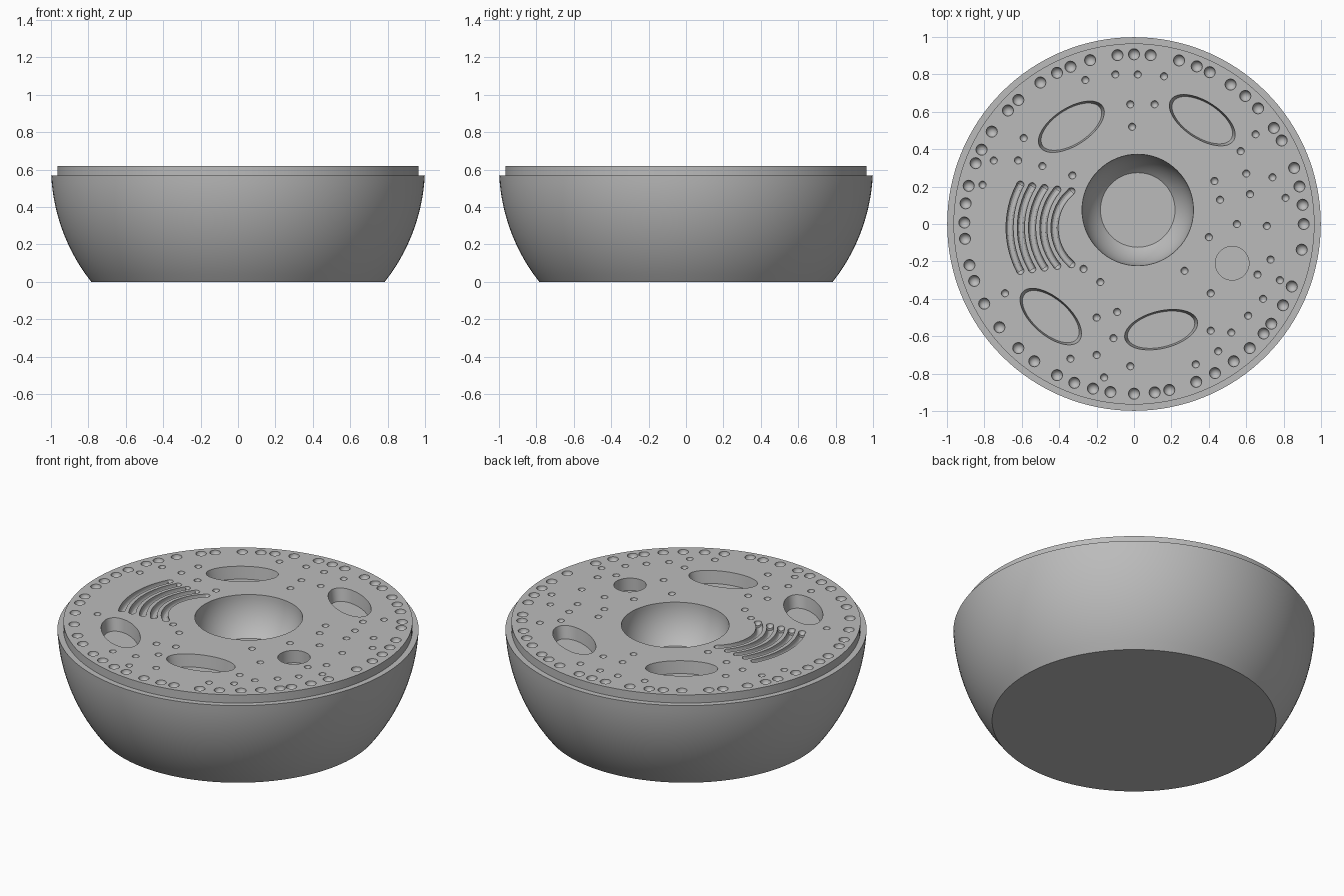
import bpy
import bmesh
from math import sin, cos, pi, radians, asin, sqrt
from mathutils import Matrix, Vector

TOP = 0.62      # height of the flat upper face
STEP = 0.57     # height of the ledge below it

default_cube = bpy.data.objects.get("Cube")
if default_cube:
    bpy.data.objects.remove(default_cube, do_unlink=True)

grey = bpy.data.materials.new("plain grey")
grey.use_nodes = True
grey.diffuse_color = (0.5, 0.5, 0.5, 1)
grey.node_tree.nodes["Principled BSDF"].inputs["Base Color"].default_value = (0.5, 0.5, 0.5, 1)


def loft(bm, sections):
    """Bridge closed loops of points into a capped solid."""
    loops = [[bm.verts.new(p) for p in section] for section in sections]
    count = len(loops[0])
    for low, high in zip(loops, loops[1:]):
        for i in range(count):
            j = (i + 1) % count
            bm.faces.new((low[i], low[j], high[j], high[i]))
    bm.faces.new(loops[0][::-1])
    bm.faces.new(loops[-1])


def turned(bm, profile, sides, place=Matrix()):
    """Turn a (radius, height) profile around z, then place it."""
    loft(bm, [[place @ Vector((r * cos(2 * pi * i / sides), r * sin(2 * pi * i / sides), z))
               for i in range(sides)] for r, z in profile])


def on_top(x, y, turn=0, sx=1, sy=1):
    return (Matrix.Translation((x, y, TOP)) @ Matrix.Rotation(radians(turn), 4, "Z")
            @ Matrix.Diagonal((sx, sy, 1, 1)))


def make_object(name, bm):
    bmesh.ops.recalc_face_normals(bm, faces=bm.faces)
    mesh = bpy.data.meshes.new(name)
    bm.to_mesh(mesh)
    bm.free()
    mesh.materials.append(grey)
    obj = bpy.data.objects.new(name, mesh)
    bpy.context.collection.objects.link(obj)
    return obj


def carve(target, name, bm):
    """Subtract a set of solids from the target."""
    cutter = make_object(name, bm)
    cutter.hide_render = True
    mod = target.modifiers.new(name, "BOOLEAN")
    mod.operation = "DIFFERENCE"
    mod.solver = "EXACT"
    mod.object = cutter
    bpy.context.view_layer.objects.active = target
    bpy.ops.object.modifier_apply(modifier=mod.name)
    bpy.data.objects.remove(cutter, do_unlink=True)


def dimple(bm, x, y, r, sides=16):
    bowl = [(r * sin(a), -r * cos(a)) for a in (radians(d) for d in range(10, 91, 16))]
    turned(bm, bowl + [(r, 0.03)], sides, on_top(x, y))


# Body: truncated ball with a stepped rim
bm = bmesh.new()
heights = [STEP * i / 14 for i in range(15)]
side = [(sqrt(1 - (z - TOP) ** 2), z) for z in heights]
turned(bm, side + [(0.965, STEP), (0.965, TOP)], 128)
body = make_object("cell_body", bm)

# Central bowl with a flat floor
bm = bmesh.new()
angles = [radians(42 + 4 * i) for i in range(13)]
bowl = [(0.298 * sin(a), -0.298 * cos(a)) for a in angles]
turned(bm, bowl + [(0.298, 0.05)], 64, on_top(0.02, 0.075))

# Oval pockets with slightly sloped walls, and one round pocket
DEPTH = 0.075
for x, y, turn in ((-0.335, 0.52, 33), (0.365, 0.555, -33),
                   (-0.445, -0.495, -41), (0.145, -0.565, 14)):
    turned(bm, [(0.92, -DEPTH), (1, 0), (1, 0.05)], 48, on_top(x, y, turn, 0.2, 0.1))
turned(bm, [(0.09, -DEPTH), (0.09, 0.05)], 40, on_top(0.525, -0.21))
carve(body, "pocket_cutter", bm)

# Curved grooves, nested around one centre
bm = bmesh.new()
CX, CY, HALF = -0.17, -0.02, 0.019
groove_ends = []
for n in range(5):
    radius = 0.495 - 0.06 * n
    reach = asin((0.23 - 0.009 * n) / radius)
    section = [(HALF, 0.03)]
    section += [(HALF * cos(pi * k / 6), -0.015 - HALF * sin(pi * k / 6)) for k in range(7)]
    section += [(-HALF, 0.03)]
    rings = []
    for i in range(17):
        a = pi + reach * (i / 8 - 1)
        rings.append([(CX + (radius + u) * cos(a), CY + (radius + u) * sin(a), TOP + h)
                      for u, h in section])
    loft(bm, rings)
    for a in (pi - reach, pi + reach):
        groove_ends.append((CX + radius * cos(a), CY + radius * sin(a)))
carve(body, "groove_cutter", bm)

# Dimples: outer ring given by angle, small ones by position in hundredths
bm = bmesh.new()
ring_angles = (
    0, 6.5, 12.8, 19.3, 29.5, 34.5, 43, 49, 55.3, 63.5, 68.3, 74.6, 84.4, 90, 95.6,
    105, 112, 117, 123.5, 133, 138, 147, 154, 159, 167, 173, 179.5, 185, 194, 199.6,
    208, 217.5, 227, 234, 243, 249.4, 256, 262, 270, 277, 282, 291.5, 298.5, 306,
    313, 319.8, 324, 331.4, 338.4, 351.3)
for degrees in ring_angles:
    a = radians(degrees)
    dimple(bm, 0.907 * cos(a), 0.907 * sin(a), 0.03)

small_spots = (
    (-26, 77), (-10, 80), (2, 80), (16, 79), (-2, 64), (11, 64), (-1, 52), (-59, 46),
    (-75, 34), (-62, 34), (-49, 31), (-33, 26), (-81, 21), (65, 48), (57, 39), (60, 27),
    (74, 25), (43, 23), (62, 16), (46, 13), (81, 14), (55, 0), (71, -1), (40, -7),
    (27, -25), (41, -37), (73, -19), (66, -27), (78, -30), (69, -40), (61, -49),
    (41, -57), (52, -58), (45, -68), (33, -75), (-2, -76), (-16, -82), (-34, -72),
    (-20, -70), (-11, -61), (-9, -47), (-20, -50), (-18, -31), (-27, -24), (-69, -37))
for x, y in small_spots:
    dimple(bm, x / 100, y / 100, 0.02, 12)
for x, y in groove_ends:
    dimple(bm, x, y, 0.0205, 12)
carve(body, "dimple_cutter", bm)

# Smooth curved walls, keep rims crisp
bpy.ops.object.select_all(action="DESELECT")
body.select_set(True)
bpy.context.view_layer.objects.active = body
bpy.ops.object.shade_smooth_by_angle(angle=radians(30))
